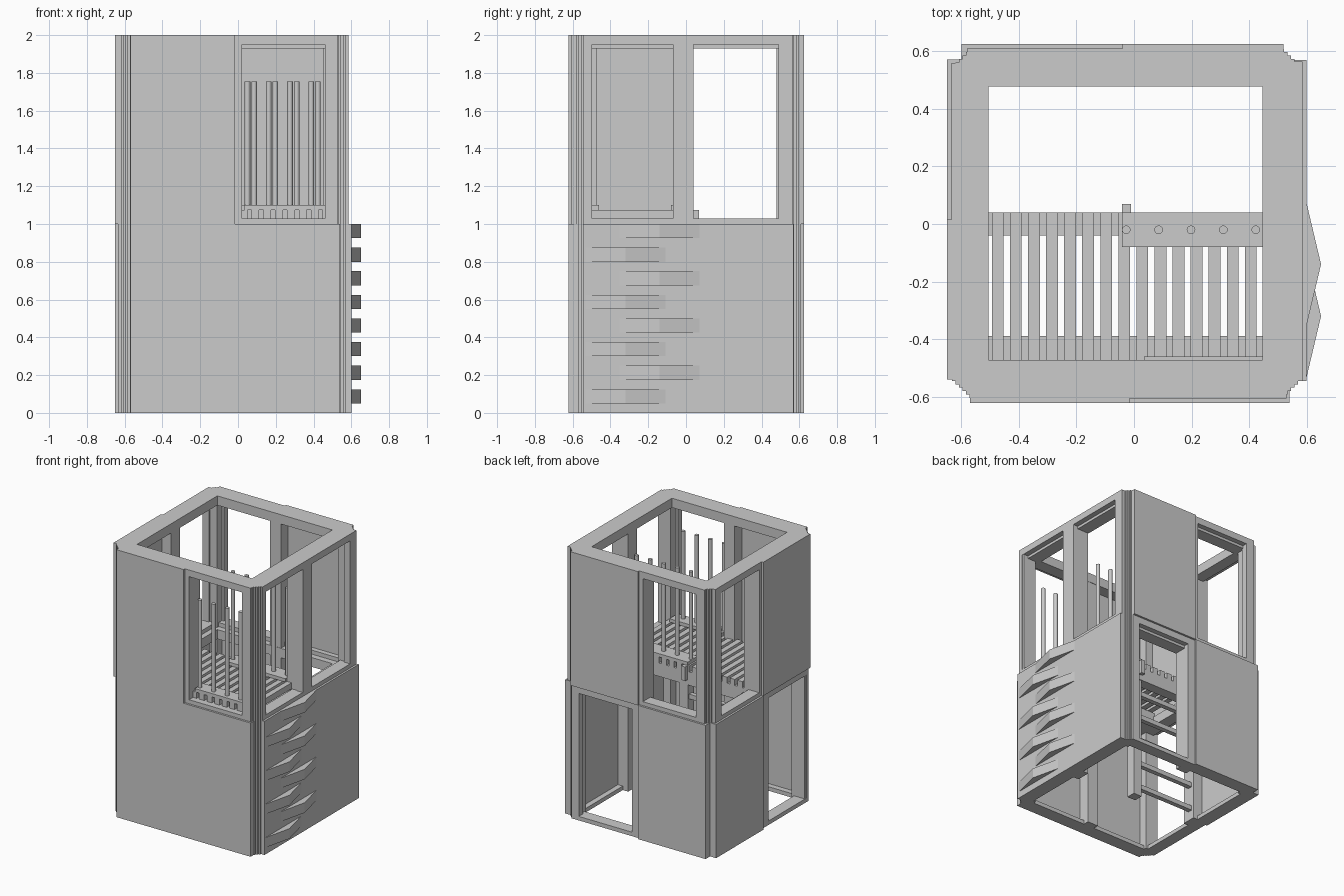
import bpy, bmesh, math

if "Cube" in bpy.data.objects:
    bpy.data.objects.remove(bpy.data.objects["Cube"])

CX, CY = -0.025, 0.002          # centre of the tower body


def finish(name, bm):
    bmesh.ops.recalc_face_normals(bm, faces=bm.faces)
    me = bpy.data.meshes.new(name)
    bm.to_mesh(me)
    bm.free()
    ob = bpy.data.objects.new(name, me)
    bpy.context.collection.objects.link(ob)
    return ob


def prism(name, pts, z0, z1):
    """Extrude a flat xy outline upwards."""
    bm = bmesh.new()
    lo = [bm.verts.new((x, y, z0)) for x, y in pts]
    hi = [bm.verts.new((x, y, z1)) for x, y in pts]
    bm.faces.new(lo)
    bm.faces.new(hi)
    for i in range(len(pts)):
        j = (i + 1) % len(pts)
        bm.faces.new((lo[i], lo[j], hi[j], hi[i]))
    return finish(name, bm)


def box(name, x0, x1, y0, y1, z0, z1):
    return prism(name, [(x0, y0), (x1, y0), (x1, y1), (x0, y1)], z0, z1)


def frame(name, outer, inner, d0, d1, axis):
    """Rectangular frame; rects are (a0, a1, b0, b1), thickness d0..d1 along axis."""
    place = {'x': lambda a, b, d: (d, a, b),
             'y': lambda a, b, d: (a, d, b),
             'z': lambda a, b, d: (a, b, d)}[axis]
    bm = bmesh.new()

    def loop(r, d):
        return [bm.verts.new(place(a, b, d)) for a, b in
                ((r[0], r[2]), (r[1], r[2]), (r[1], r[3]), (r[0], r[3]))]
    loops = [loop(outer, d0), loop(outer, d1), loop(inner, d1), loop(inner, d0)]
    for k in range(4):
        p, q = loops[k], loops[(k + 1) % 4]
        for i in range(4):
            j = (i + 1) % 4
            bm.faces.new((p[i], p[j], q[j], q[i]))
    return finish(name, bm)


def panel(name, axis, t0, t1, d0, d1, z0, z1):
    """Solid wall panel standing on a side."""
    if axis == 'x':
        return box(name, d0, d1, t0, t1, z0, z1)
    return box(name, t0, t1, d0, d1, z0, z1)


def window(name, axis, t0, t1, h0, h1, d0, d1, z):
    frame(name, (t0, t1, z, z + 1), (h0, h1, z + 0.03, z + 0.95), d0, d1, axis)


# Front wall
panel("front_panel_lower", 'y', -0.57, 0.54, -0.622, -0.56, 0, 1)
panel("front_panel_upper", 'y', -0.57, -0.015, -0.622, -0.56, 1, 2)
window("front_window", 'y', -0.015, 0.53, 0.02, 0.46, -0.607, -0.56, 1)

# Right wall
panel("right_panel_lower", 'x', -0.545, 0.57, 0.535, 0.6, 0, 1)
window("right_window_front", 'x', -0.545, 0.0, -0.515, -0.07, 0.535, 0.585, 1)
window("right_window_back", 'x', 0.0, 0.565, 0.04, 0.49, 0.535, 0.585, 1)

# Back wall
panel("back_panel_lower", 'y', -0.6, -0.04, 0.56, 0.625, 0, 1)
window("back_door", 'y', -0.04, 0.52, 0.02, 0.46, 0.56, 0.61, 0)
panel("back_panel_upper", 'y', -0.04, 0.52, 0.56, 0.625, 1, 2)
window("back_window", 'y', -0.58, -0.04, -0.51, -0.07, 0.56, 0.61, 1)

# Left wall
panel("left_panel_lower", 'x', 0.015, 0.572, -0.65, -0.585, 0, 1)
window("left_door", 'x', -0.54, 0.015, -0.515, -0.07, -0.635, -0.585, 0)
panel("left_panel_upper", 'x', -0.54, 0.015, -0.65, -0.585, 1, 2)
window("left_window", 'x', 0.015, 0.56, 0.04, 0.49, -0.635, -0.585, 1)

# Corner posts with stepped outer edge
steps = [(0.5, 0.5), (0.607, 0.5)]
for i in range(6):
    u, v = 0.607 - 0.012 * i, 0.547 + 0.012 * i
    steps += [(u, v), (u - 0.012, v)]
steps += [(0.535, 0.607), (0.5, 0.607)]
for sx in (-1, 1):
    for sy in (-1, 1):
        prism("corner_post", [(CX + sx * u, CY + sy * v) for u, v in steps], 0, 2)

# Horizontal frames
outer = (CX - 0.57, CX + 0.57, CY - 0.57, CY + 0.57)
wide = (-0.505, 0.447, -0.472, 0.477)
thin = (CX - 0.52, CX + 0.52, CY - 0.52, CY + 0.52)
frame("base_frame", outer, thin, 0, 0.03, 'z')
frame("middle_frame", outer, wide, 0.93, 1.0, 'z')
frame("middle_sill", outer, thin, 1.0, 1.03, 'z')
frame("top_frame", outer, wide, 1.93, 2.0, 'z')

# Posts at the middle of each wall and under the platform
for x0, x1, y0, y1 in ((-0.07, 0.02, -0.57, -0.475), (-0.07, 0.02, 0.48, 0.57),
                       (0.45, 0.545, -0.065, 0.04), (-0.595, -0.507, -0.065, 0.04)):
    box("wall_post", x0, x1, y0, y1, 0, 1.95)
box("centre_post", -0.04, 0.03, -0.035, 0.035, 0, 1.03)
box("centre_peg", -0.042, -0.01, 0.035, 0.07, 0.97, 1.075)

# Ladder rungs between centre post and left wall
for i in range(5):
    z = 0.07 + 0.187 * i
    box("ladder_rung", -0.52, -0.03, -0.015, 0.02, z, z + 0.035)

# Platform beams and slats
box("platform_beam_back", -0.52, 0.46, -0.04, 0.04, 0.93, 1.03)
box("platform_beam_front", -0.52, 0.46, -0.475, -0.39, 0.93, 1.03)
for i in range(16):
    x = -0.494 + 0.0628 * i
    if x < 0.45:
        box("platform_slat", x, x + 0.041, -0.56 if x > 0 else -0.5, 0.04, 1.03, 1.075)

# Railing plates and poles
box("rail_plate_back", -0.042, 0.45, -0.08, 0.04, 1.075, 1.1)
box("rail_plate_front", 0.035, 0.46, -0.56, -0.46, 1.075, 1.1)


def pole(x, y):
    bm = bmesh.new()
    bmesh.ops.create_cone(bm, cap_ends=True, segments=12, radius1=0.015, radius2=0.015, depth=0.66)
    ob = finish("rail_pole", bm)
    ob.location = (x, y, 1.425)
    for p in ob.data.polygons:
        p.use_smooth = len(p.vertices) == 4


for i in range(5):
    pole(-0.027 + 0.1125 * i, -0.02)
for i in range(4):
    pole(0.05 + 0.1125 * i, -0.52)

# Climbing holds on the right wall, alternating left and right
for i in range(8):
    y = -0.32 if i % 2 == 0 else -0.14
    z = 0.05 + 0.125 * i
    prism("climbing_hold", [(0.598, y - 0.22), (0.65, y), (0.598, y + 0.22)], z, z + 0.075)
